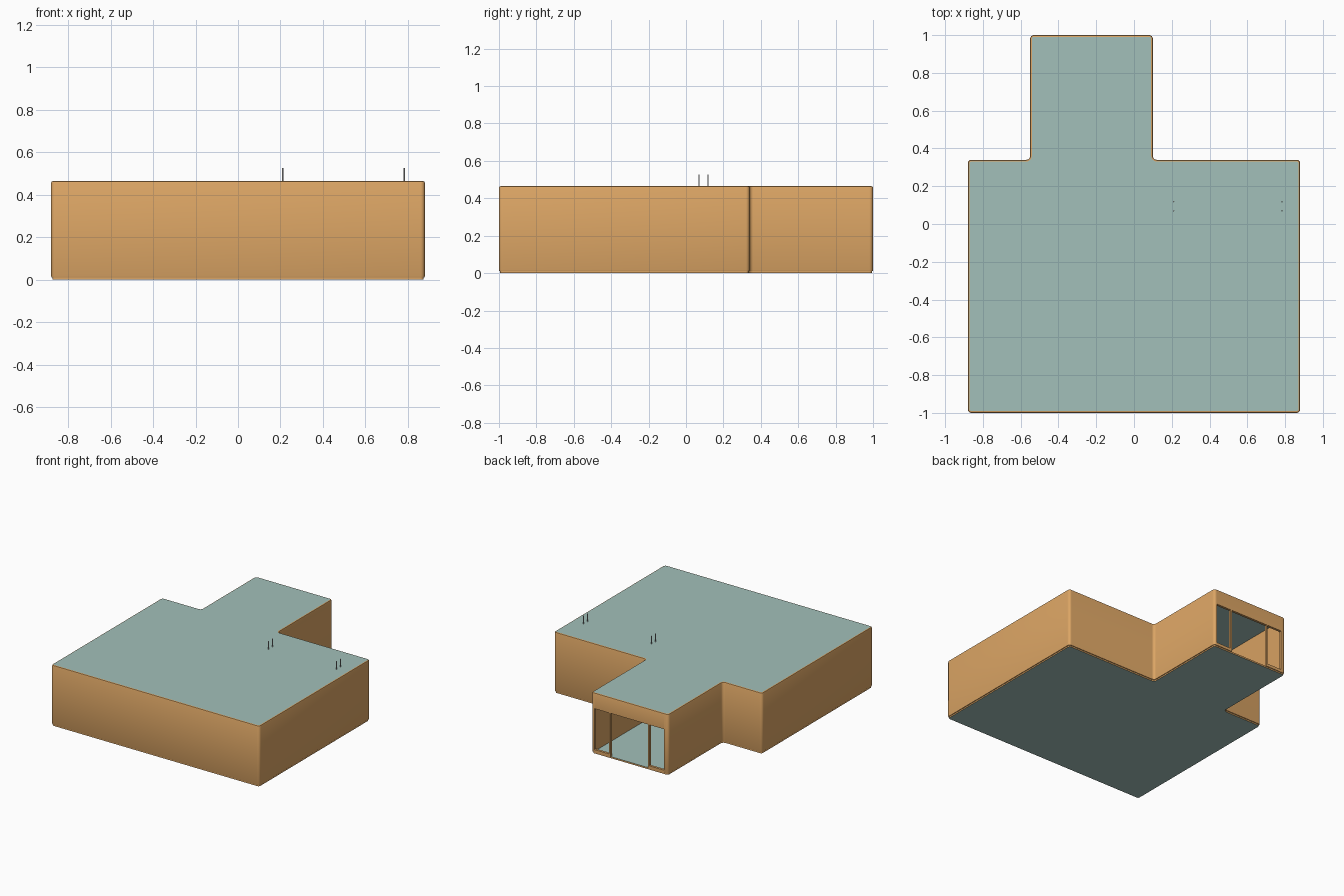
import bpy, bmesh, math
from mathutils import Vector

if "Cube" in bpy.data.objects:
    bpy.data.objects.remove(bpy.data.objects["Cube"])

H, FLOOR, T, R = 0.465, 0.012, 0.018, 0.02
OPEN_L, OPEN_R, OPEN_TOP = -0.515, 0.075, 0.345


def material(name, rgb):
    m = bpy.data.materials.new(name)
    m.diffuse_color = (*rgb, 1)
    m.use_nodes = True
    m.node_tree.nodes["Principled BSDF"].inputs["Base Color"].default_value = m.diffuse_color
    return m


ORANGE = material("warm_wall", (0.72, 0.38, 0.13))
TEAL = material("pale_teal", (0.36, 0.53, 0.49))

# Plan of the room with its entrance wing, starting and ending at the doorway
PLAN = [(OPEN_L, 1), (-0.55, 1), (-0.55, 0.34), (-0.88, 0.34), (-0.88, -1),
        (0.88, -1), (0.88, 0.34), (0.10, 0.34), (0.10, 1), (OPEN_R, 1)]


def outline(d):
    """Plan moved inwards by d, with rounded corners."""
    pts = [Vector(p) for p in PLAN]
    out = [pts[0] - Vector((0, d))]
    for a, b, c in zip(pts, pts[1:], pts[2:]):
        u, v = (b - a).normalized(), (c - b).normalized()
        turn = 1 if u.x * v.y - u.y * v.x > 0 else -1
        corner = b + turn * d * (v - u)
        r = max(R - turn * d, 0.001)
        centre = corner + r * (v - u)
        for i in range(7):
            t = math.pi / 2 * i / 6
            out.append(centre + r * (u * math.sin(t) - v * math.cos(t)))
    out.append(pts[-1] - Vector((0, d)))
    return out


def finish(name, bm, mats):
    bmesh.ops.recalc_face_normals(bm, faces=bm.faces)
    me = bpy.data.meshes.new(name)
    bm.to_mesh(me)
    bm.free()
    for m in mats:
        me.materials.append(m)
    me.shade_smooth()
    me.set_sharp_from_angle(angle=math.radians(35))
    ob = bpy.data.objects.new(name, me)
    bpy.context.collection.objects.link(ob)
    return ob


def sweep(name, section, path):
    """Closed (inset, height) section carried along an open path."""
    bm = bmesh.new()
    rings = [[bm.verts.new((p.x, p.y, z)) for p in path(d)] for d, z in section]
    for i, a in enumerate(rings):
        b = rings[(i + 1) % len(rings)]
        for j in range(len(a) - 1):
            bm.faces.new((a[j], a[j + 1], b[j + 1], b[j]))
    for end in (0, -1):
        bm.faces.new([r[end] for r in rings])
    return finish(name, bm, [ORANGE])


def slab(name, d, z0, z1):
    """Flat plate with teal faces and orange edges."""
    bm = bmesh.new()
    lo, hi = ([bm.verts.new((p.x, p.y, z)) for p in outline(d)] for z in (z0, z1))
    for i in range(len(lo)):
        k = (i + 1) % len(lo)
        bm.faces.new((lo[i], lo[k], hi[k], hi[i]))
    for ring in (lo, hi):
        bm.faces.new(ring).material_index = 1
    return finish(name, bm, [ORANGE, TEAL])


def box(name, x0, x1, y0, y1, z0, z1, mats=()):
    bm = bmesh.new()
    bmesh.ops.create_cube(bm, size=1)
    for v in bm.verts:
        v.co = ((x0, x1)[v.co.x > 0], (y0, y1)[v.co.y > 0], (z0, z1)[v.co.z > 0])
    return finish(name, bm, mats)


# Floor and roof plates
slab("floor", 0.006, 0, FLOOR)
slab("roof", 0.009, H - 0.02, H)

# Walls with softened top and bottom edges, and the lintel over the doorway
top_edge = [(0, H - 0.009), (0.0027, H - 0.0027), (0.009, H), (T, H - 0.001)]
sweep("walls", [(0.006, 0.010), (0.0015, 0.0115), (0, 0.016)] + top_edge + [(T, 0.010)],
      outline)
sweep("lintel", [(0, OPEN_TOP)] + top_edge + [(T, OPEN_TOP)],
      lambda d: [Vector((OPEN_R, 1 - d)), Vector((OPEN_L, 1 - d))])

# Side windows: sill and door post on each side of the doorway
for side, edge, post in (("left", OPEN_L, -0.385), ("right", OPEN_R, -0.055)):
    x0, x1 = sorted((edge, post))
    box(side + "_sill", x0, x1, 1 - T, 1, 0.010, 0.032, [ORANGE])
    box(side + "_door_post", post - 0.005, post + 0.005, 1 - T, 1, 0.010, OPEN_TOP, [ORANGE])

# Hanging lamp whose rods pass through the roof
for x in (0.21, 0.783):
    for y in (0.07, 0.118):
        bpy.ops.mesh.primitive_cylinder_add(vertices=10, radius=0.0035, depth=0.18,
                                            location=(x, y, 0.437))
        bpy.context.object.name = "lamp_rod"
box("lamp_bar", 0.19, 0.80, 0.055, 0.133, 0.33, 0.35)
